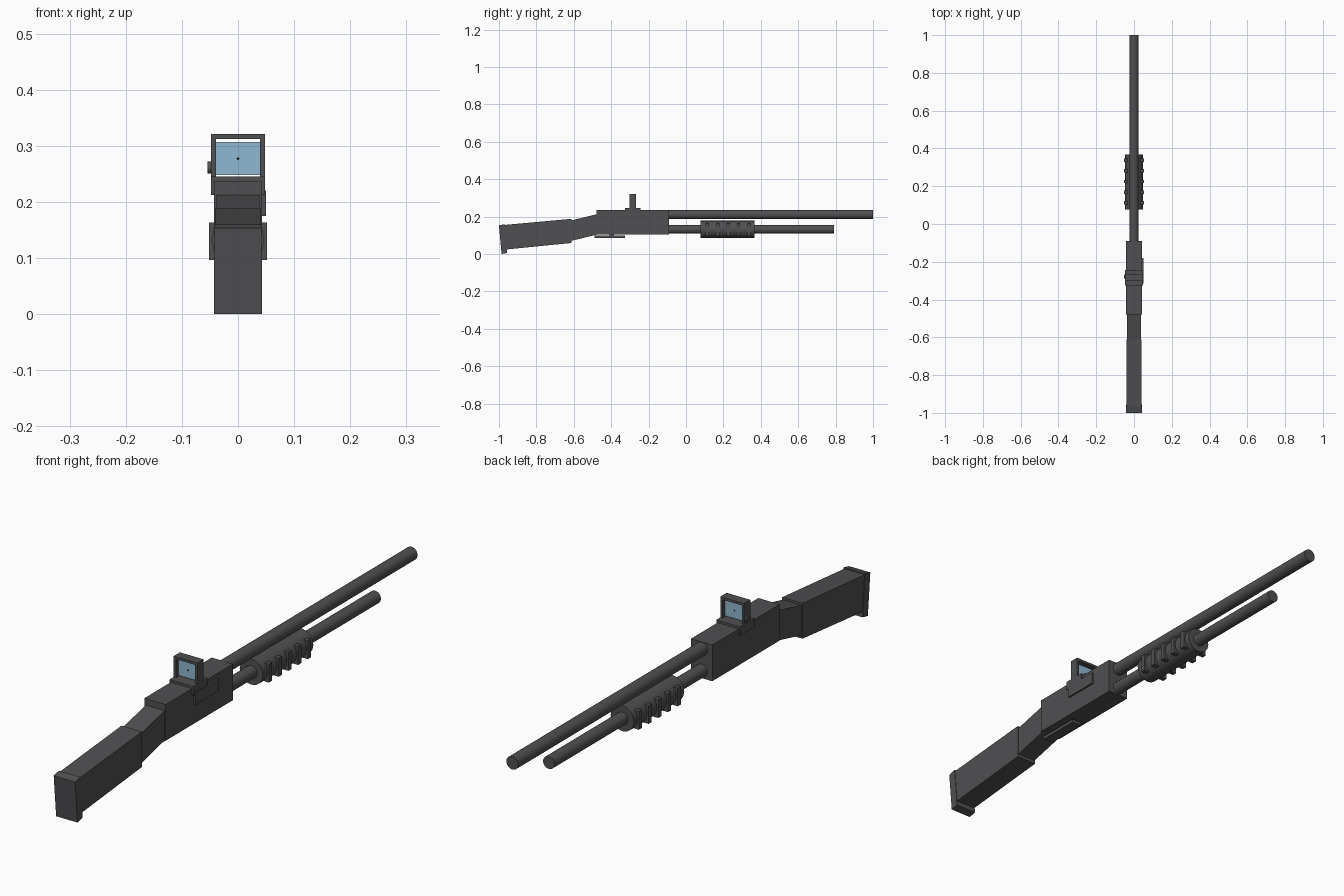
import bpy, bmesh, math
from mathutils import Vector

old = bpy.data.objects.get("Cube")
if old:
    bpy.data.objects.remove(old, do_unlink=True)


def material(name, rgb):
    m = bpy.data.materials.new(name)
    m.use_nodes = True
    m.diffuse_color = (*rgb, 1)
    m.node_tree.nodes["Principled BSDF"].inputs["Base Color"].default_value = (*rgb, 1)
    return m


GREY = material("dark grey", (0.08, 0.08, 0.084))
GLASS = material("pale blue glass", (0.28, 0.48, 0.64))
BLACK = material("black", (0.015, 0.015, 0.018))


def finish(name, bm, mat):
    bmesh.ops.recalc_face_normals(bm, faces=bm.faces)
    mesh = bpy.data.meshes.new(name)
    bm.to_mesh(mesh)
    bm.free()
    mesh.materials.append(mat)
    obj = bpy.data.objects.new(name, mesh)
    bpy.context.collection.objects.link(obj)
    return obj


def box(name, x, y, z, mat=GREY):
    """Box from (low, high) ranges."""
    bm = bmesh.new()
    bmesh.ops.create_cube(bm, size=1)
    for v in bm.verts:
        v.co = Vector([(r[0] + r[1]) / 2 + c * (r[1] - r[0])
                       for c, r in zip(v.co, (x, y, z))])
    return finish(name, bm, mat)


def side_profile(name, points, half_width):
    """Side outline in (y, z) extruded across x."""
    bm = bmesh.new()
    face = bm.faces.new([bm.verts.new((-half_width, y, z)) for y, z in points])
    new = bmesh.ops.extrude_face_region(bm, geom=[face])["geom"]
    bmesh.ops.translate(bm, vec=(2 * half_width, 0, 0),
                        verts=[g for g in new if isinstance(g, bmesh.types.BMVert)])
    return finish(name, bm, GREY)


def rod(name, start, end, radius, sides=32, mat=GREY):
    """Cylinder between two points, smooth around and sharp at its caps."""
    a, b = Vector(start), Vector(end)
    bm = bmesh.new()
    bmesh.ops.create_cone(bm, cap_ends=True, segments=sides,
                          radius1=radius, radius2=radius, depth=(b - a).length)
    turn = (b - a).to_track_quat("Z", "Y").to_matrix()
    for v in bm.verts:
        v.co = turn @ v.co + (a + b) / 2
    obj = finish(name, bm, mat)
    bpy.ops.object.select_all(action="DESELECT")
    obj.select_set(True)
    bpy.context.view_layer.objects.active = obj
    bpy.ops.object.shade_smooth_by_angle(angle=math.radians(30))
    return obj


# Stock, tilted down toward the butt
side_profile("butt_pad", [(-1, .153), (-.97, .16), (-.956, .006), (-.986, 0)], .043)
side_profile("stock", [(-.975, .155), (-.612, .188), (-.612, .059), (-.965, .024)], .041)
side_profile("stock_wrist", [(-.62, .178), (-.475, .213), (-.475, .104), (-.62, .069)], .038)

# Receiver with side cover and lower guard
box("receiver", (-.043, .043), (-.478, -.09), (.104, .236))
box("side_cover", (.03, .05), (-.315, -.18), (.175, .22))
box("lower_guard", (-.02, .02), (-.49, -.325), (.086, .098))
box("guard_post", (-.012, .012), (-.41, -.385), (.09, .11))

# Barrel and lower tube
rod("barrel", (0, -.1, .211), (0, 1, .211), .024)
rod("lower_tube", (0, -.1, .132), (0, .79, .132), .023)

# Ribbed sliding grip
rod("sliding_grip", (0, .077, .132), (0, .367, .132), .047, 16)
for i in range(5):
    y = .113 + i * .056
    for side in (-1, 1):
        box("grip_rib", sorted((side * .028, side * .052)),
            (y - .009, y + .009), (.096, .163))

# Sight: mount, open frame, lens, aiming dot and adjusting knob
box("sight_mount", (-.048, .048), (-.326, -.243), (.212, .245))
frame_y = (-.302, -.266)
for side in (-1, 1):
    box("sight_frame_side", sorted((side * .039, side * .048)), frame_y, (.24, .321))
box("sight_frame_top", (-.048, .048), frame_y, (.312, .321))
box("sight_lens", (-.039, .039), (-.288, -.28), (.248, .307), GLASS)
rod("aiming_dot", (0, -.29, .277), (0, -.278, .277), .0025, 12, BLACK)
rod("sight_knob", (-.054, -.278, .261), (-.045, -.278, .261), .0105, 16)
